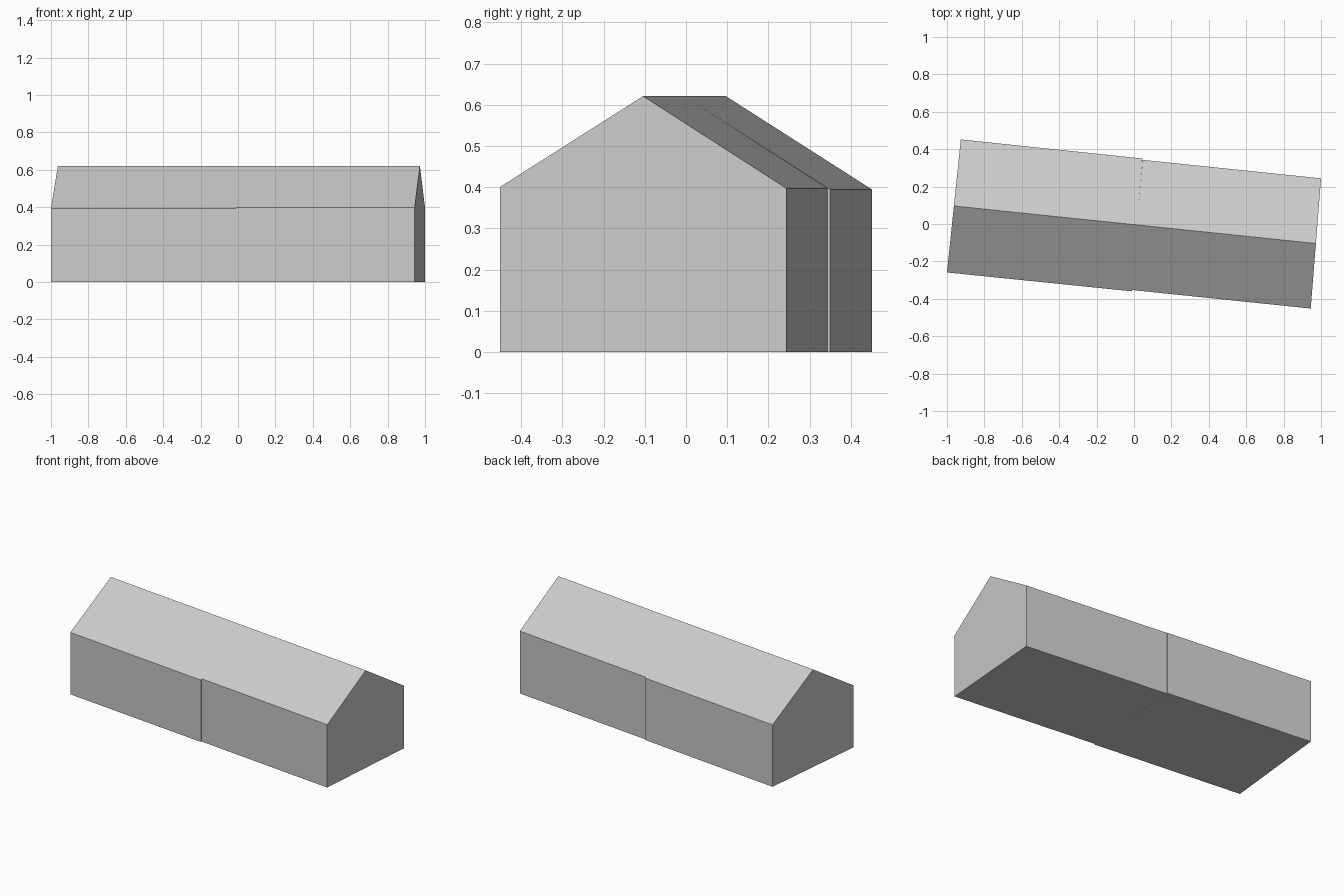
import bpy, bmesh
from mathutils import Vector

cube = bpy.data.objects.get("Cube")
if cube:
    bpy.data.objects.remove(cube, do_unlink=True)

RIDGE = 0.621

grey = bpy.data.materials.new("light grey")
grey.use_nodes = True
colour = (0.6, 0.6, 0.6, 1)
grey.diffuse_color = colour
grey.node_tree.nodes["Principled BSDF"].inputs["Base Color"].default_value = colour


def gable_end(bm, front, back, eaves):
    """Pentagon across the building, with the ridge over its middle."""
    f, b = Vector((*front, 0)), Vector((*back, 0))
    ef, eb = eaves
    up = Vector((0, 0, 1))
    points = [f, b, b + up * eb, (f + b) / 2 + up * RIDGE, f + up * ef]
    return [bm.verts.new(p) for p in points]


def gabled_block(name, end_a, end_b, eaves):
    """Closed block with a pitched roof between two gable ends."""
    bm = bmesh.new()
    a = gable_end(bm, *end_a, eaves)
    b = gable_end(bm, *end_b, eaves)
    bm.faces.new(a)
    bm.faces.new(b[::-1])
    for i in range(5):
        j = (i + 1) % 5
        bm.faces.new((a[i], b[i], b[j], a[j]))
    bmesh.ops.recalc_face_normals(bm, faces=bm.faces)
    mesh = bpy.data.meshes.new(name)
    bm.to_mesh(mesh)
    bm.free()
    mesh.materials.append(grey)
    obj = bpy.data.objects.new(name, mesh)
    bpy.context.collection.objects.link(obj)


# Slightly wider half on the right
gabled_block("right_house_half",
             ((-1.0, -0.259), (-0.926, 0.452)),
             ((-0.01, -0.36), (0.045, 0.35)), (0.394, 0.394))

# Slightly narrower half on the left
gabled_block("left_house_half",
             ((-0.01, -0.353), (0.045, 0.343)),
             ((0.945, -0.452), (1.0, 0.244)), (0.4, 0.397))
